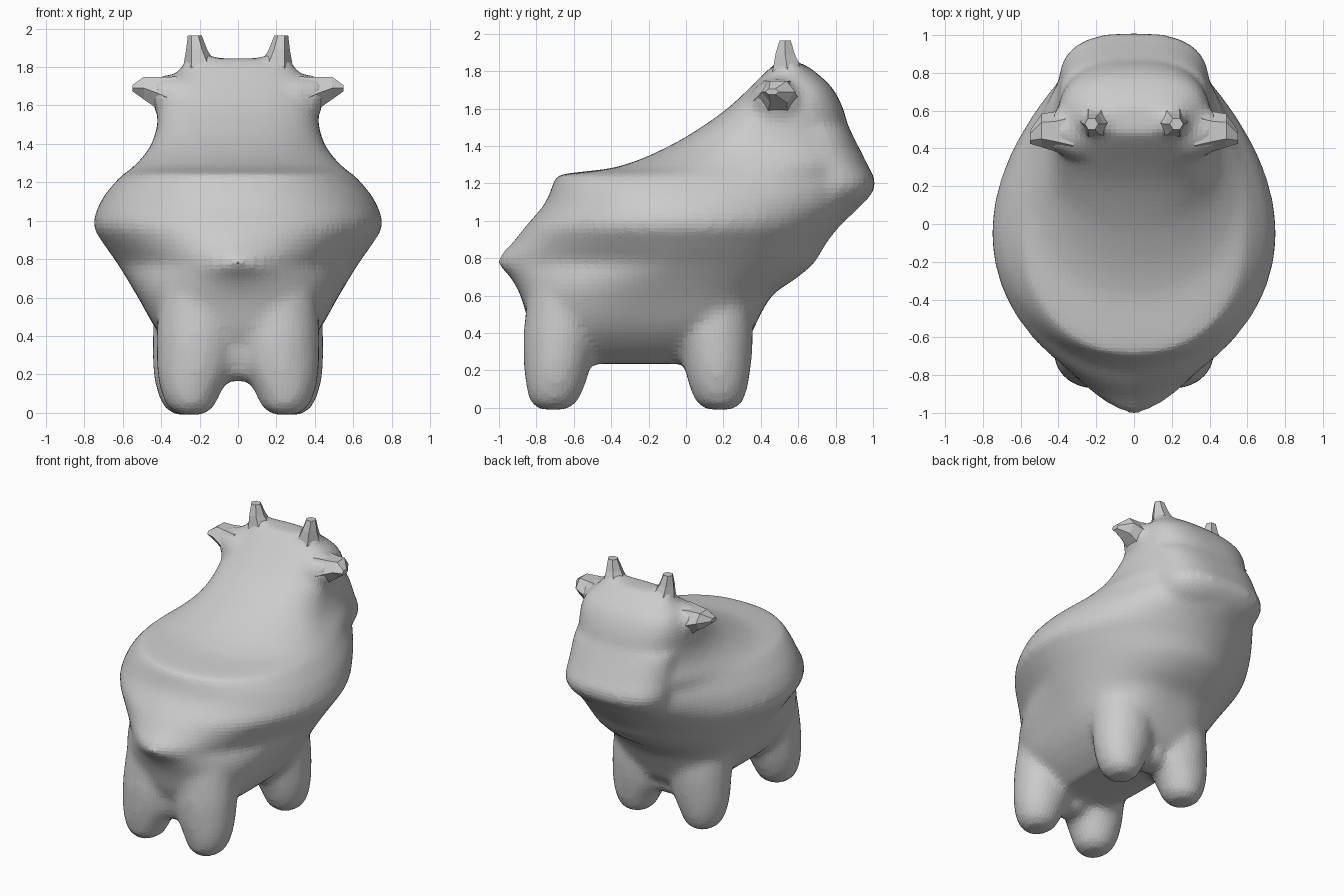
import bpy, bmesh, math


def loft(bm, rings):
    """Skin a closed tube through rings of equal length and cap both ends."""
    vs = [[bm.verts.new(p) for p in r] for r in rings]
    n = len(vs[0])
    for a, b in zip(vs, vs[1:]):
        for i in range(n):
            j = (i + 1) % n
            bm.faces.new((a[i], a[j], b[j], b[i]))
    bm.faces.new(vs[0][::-1])
    bm.faces.new(vs[-1])


def make(name, bm):
    bmesh.ops.recalc_face_normals(bm, faces=bm.faces)
    me = bpy.data.meshes.new(name)
    bm.to_mesh(me)
    bm.free()
    ob = bpy.data.objects.new(name, me)
    bpy.context.collection.objects.link(ob)
    return ob


def spow(v, e):
    return math.copysign(abs(v) ** e, v)


def slice_ring(z, yb, yf, w, ym, nb, nf, n=64):
    """Level outline: superellipse with separate rear and head halves."""
    pts = []
    for i in range(n):
        t = 2 * math.pi * i / n
        c, s = math.cos(t), math.sin(t)
        k, r = (nf, yf - ym) if s >= 0 else (nb, ym - yb)
        pts.append((w * spow(c, 2 / k), ym + r * spow(s, 2 / k), z))
    return pts


def refine(rows, steps=5):
    """Monotone cubic interpolation of table rows over their first column."""
    z = [r[0] for r in rows]
    cols = []
    for col in list(zip(*rows))[1:]:
        d = [(col[i + 1] - col[i]) / (z[i + 1] - z[i]) for i in range(len(z) - 1)]
        m = [d[0]] + [2 * a * b / (a + b) if a * b > 0 else 0 for a, b in zip(d, d[1:])] + [d[-1]]
        cols.append((col, m))
    out = []
    for i in range(len(z) - 1):
        h = z[i + 1] - z[i]
        for k in range(steps + (i == len(z) - 2)):
            t = k / steps
            a, b = t * t * (3 - 2 * t), t * (1 - t)
            out.append([z[i] + t * h] + [
                c[i] * (1 - a) + c[i + 1] * a + h * b * (m[i] * (1 - t) - m[i + 1] * t)
                for c, m in cols])
    return out


def ellipse(cx, cy, z, rx, ry, n=24):
    return [(cx + rx * math.cos(2 * math.pi * i / n),
             cy + ry * math.sin(2 * math.pi * i / n), z) for i in range(n)]


def ear_ring(side, x, cy, cz, ry, rz, n=6):
    return [(side * x, cy + ry * math.cos(2 * math.pi * i / n),
             cz + rz * math.sin(2 * math.pi * i / n)) for i in range(n)]


# Torso, neck and head: level slices
# (z, rear y, head-side y, half width, y of widest, rear and head roundness)
SLICES = [
    (0.235, -0.70, 0.22, 0.20, -0.24, 3, 3),
    (0.32, -0.78, 0.31, 0.32, -0.24, 3.2, 3.2),
    (0.42, -0.83, 0.36, 0.415, -0.22, 3.2, 3.2),
    (0.60, -0.885, 0.46, 0.52, -0.15, 2.6, 2.5),
    (0.70, -0.94, 0.60, 0.58, -0.10, 2.0, 2.1),
    (0.78, -1.01, 0.69, 0.63, -0.08, 1.55, 2.0),
    (0.88, -0.93, 0.75, 0.70, -0.06, 1.75, 1.95),
    (0.98, -0.85, 0.83, 0.755, -0.05, 1.95, 1.9),
    (1.10, -0.75, 0.95, 0.715, -0.04, 2.1, 1.85),
    (1.20, -0.71, 0.99, 0.64, -0.02, 2.2, 1.9),
    (1.24, -0.695, 0.99, 0.60, 0.0, 2.2, 2.0),
    (1.285, -0.38, 0.97, 0.54, 0.15, 2.1, 2.3),
    (1.40, -0.09, 0.91, 0.45, 0.33, 2.1, 2.7),
    (1.50, 0.08, 0.87, 0.42, 0.43, 2.2, 2.8),
    (1.60, 0.22, 0.84, 0.41, 0.50, 2.3, 2.8),
    (1.70, 0.33, 0.79, 0.38, 0.55, 2.5, 2.8),
    (1.79, 0.42, 0.70, 0.30, 0.55, 2.5, 2.6),
    (1.845, 0.48, 0.62, 0.20, 0.55, 2.5, 2.5),
]
bm = bmesh.new()
loft(bm, [slice_ring(*s) for s in refine(SLICES)])

# Broad muzzle
MUZZLE = [(1.04, 0.40, 0.86, 0.30, 0.62, 2, 2.6), (1.11, 0.40, 0.965, 0.37, 0.68, 2, 2.7),
          (1.20, 0.40, 1.015, 0.40, 0.72, 2, 2.7), (1.30, 0.40, 0.97, 0.40, 0.68, 2, 2.7),
          (1.48, 0.42, 0.88, 0.40, 0.62, 2, 2.8)]
loft(bm, [slice_ring(*s) for s in refine(MUZZLE, 3)])

# Four legs: (z, x offset, radius x, radius y), fading into the torso
LEG = [(-0.01, 0.25, 0.065, 0.075), (0.03, 0.25, 0.12, 0.125), (0.09, 0.25, 0.15, 0.15),
       (0.17, 0.24, 0.18, 0.17), (0.26, 0.225, 0.205, 0.185), (0.42, 0.215, 0.215, 0.20),
       (0.65, 0.19, 0.22, 0.20), (0.90, 0.15, 0.15, 0.12)]
for side in (1, -1):
    for cy, lean, out in ((-0.71, 0.10, -0.005), (0.18, -0.05, 0.015)):
        loft(bm, [ellipse(side * (x + out), cy + lean * z, z, rx, ry)
                  for z, x, rx, ry in refine(LEG, 3)])

# Webs between each pair of legs
for cy in (-0.66, 0.15):
    loft(bm, [ellipse(0, cy, z, r, r) for z, r in ((0.165, 0.05), (0.20, 0.11), (0.32, 0.14))])

# Flared bases that blend horns and ears into the head
for side in (1, -1):
    loft(bm, [ellipse(side * x, y, z, r, r * 0.9) for x, y, z, r in (
        (0.17, 0.56, 1.68, 0.16), (0.185, 0.55, 1.80, 0.105), (0.205, 0.54, 1.87, 0.06))])
    loft(bm, [ear_ring(side, x, 0.49, z, ry, rz, 16) for x, z, ry, rz in (
        (0.28, 1.61, 0.17, 0.16), (0.37, 1.635, 0.13, 0.125), (0.44, 1.665, 0.10, 0.085))])

body = make("body", bm)
rem = body.modifiers.new("fuse", 'REMESH')
rem.mode = 'VOXEL'
rem.voxel_size = 0.027
sm = body.modifiers.new("soften", 'SMOOTH')
sm.factor = 0.5
sm.iterations = 9

# Tail: small faceted point
bm = bmesh.new()
loft(bm, [[(0.10, -0.90, 0.80), (0, -0.87, 0.93), (-0.10, -0.90, 0.80), (0, -0.88, 0.66)],
          [(0.004, -1.0, 0.78), (0, -1.0, 0.784), (-0.004, -1.0, 0.78), (0, -1.0, 0.776)]])
make("tail", bm)

# Faceted horns and ears, one per side
for side, word in ((1, "right"), (-1, "left")):
    bm = bmesh.new()
    loft(bm, [ellipse(side * x, y, z, rx, ry, 6) for x, y, z, rx, ry in (
        (0.19, 0.55, 1.72, 0.12, 0.12), (0.20, 0.54, 1.82, 0.082, 0.085),
        (0.215, 0.53, 1.89, 0.055, 0.06), (0.225, 0.53, 1.965, 0.036, 0.034))])
    make("horn_" + word, bm)

    bm = bmesh.new()
    loft(bm, [ear_ring(side, *r) for r in (
        (0.32, 0.49, 1.62, 0.15, 0.15), (0.42, 0.49, 1.665, 0.105, 0.095),
        (0.49, 0.495, 1.69, 0.088, 0.068), (0.55, 0.46, 1.69, 0.035, 0.018))])
    make("ear_" + word, bm)
